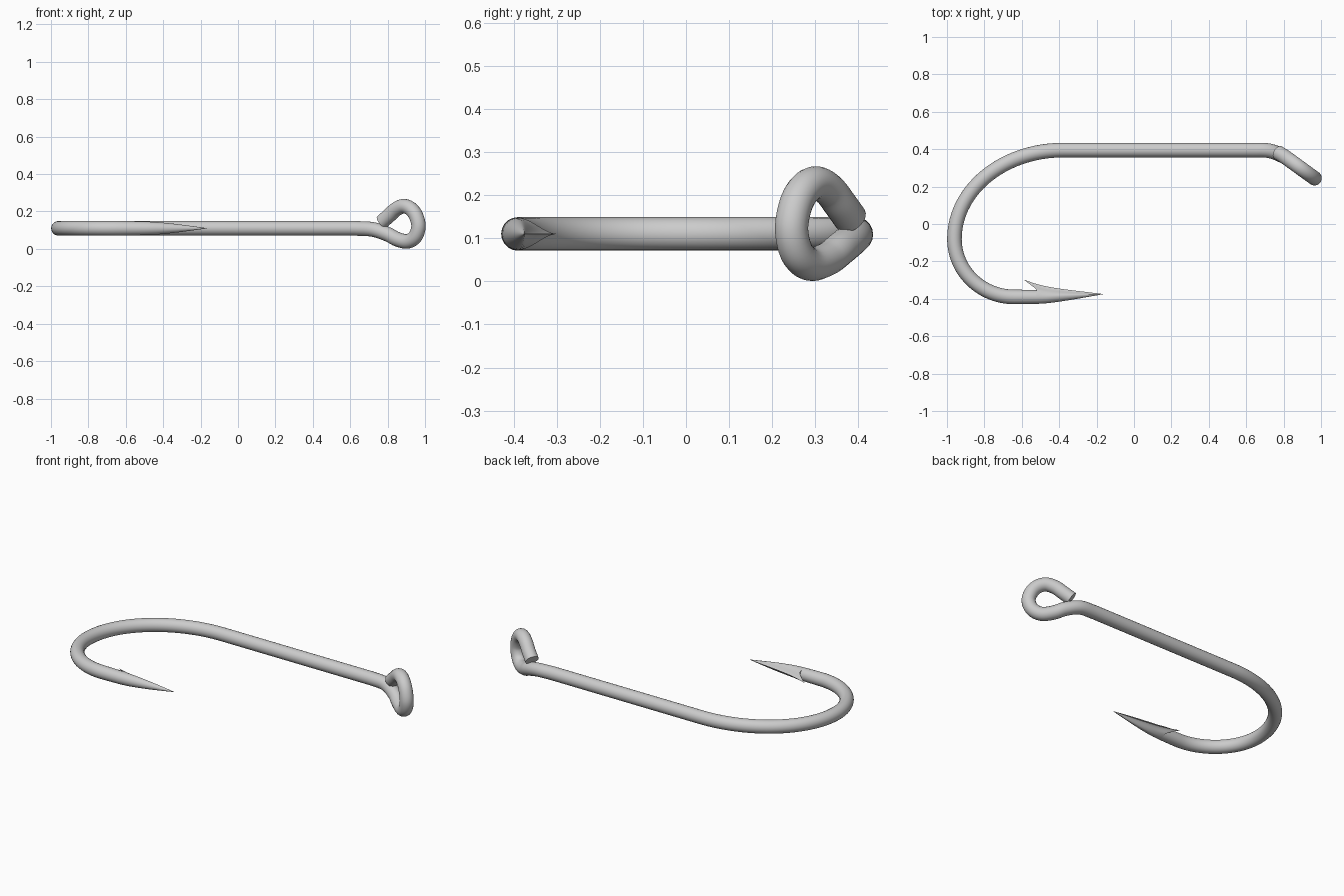
import bpy, bmesh, math
from mathutils import Vector

if "Cube" in bpy.data.objects:
    bpy.data.objects.remove(bpy.data.objects["Cube"])

Z = 0.11      # height of the wire centre
R = 0.039     # wire radius


def smooth(obj, angle=40):
    bpy.ops.object.select_all(action='DESELECT')
    obj.select_set(True)
    bpy.context.view_layer.objects.active = obj
    bpy.ops.object.shade_smooth_by_angle(angle=math.radians(angle))


def catmull(pts, steps=6):
    p = [Vector(q) for q in pts]
    p = [2 * p[0] - p[1]] + p + [2 * p[-1] - p[-2]]
    out = []
    for a, b, c, d in zip(p, p[1:], p[2:], p[3:]):
        for i in range(steps):
            t = i / steps
            out.append(0.5 * (2 * b + (c - a) * t + (2 * a - 5 * b + 4 * c - d) * t * t
                              + (3 * b - a - 3 * c + d) * t ** 3))
    return out + [p[-2]]


def arc(cx, cy, rx, ry, a0, a1, n=24):
    for i in range(n + 1):
        a = math.radians(a0 + (a1 - a0) * i / n)
        yield Vector((cx + rx * math.cos(a), cy + ry * math.sin(a), Z))


# wire path: throat, bend, shank
path = [(Vector((-0.52, -0.39, Z)), 0.95), (Vector((-0.58, -0.39, Z)), 0.98)]
path += [(p, 1) for p in arc(-0.64, -0.08, 0.32, 0.31, 270, 180)]
path += [(p, 1) for p in list(arc(-0.38, -0.08, 0.58, 0.475, 180, 90, 30))[1:]]

# wire path: tilted eye loop
eye = [(0.62, 0.395, 0.11), (0.72, 0.392, 0.104), (0.80, 0.362, 0.078),
       (0.85, 0.328, 0.052), (0.905, 0.288, 0.040), (0.947, 0.258, 0.065),
       (0.965, 0.245, 0.12), (0.951, 0.255, 0.178), (0.922, 0.276, 0.215),
       (0.885, 0.303, 0.228), (0.845, 0.332, 0.212), (0.81, 0.357, 0.18),
       (0.770, 0.382, 0.145)]
path += [(p, 1) for p in catmull(eye)]

curve = bpy.data.curves.new("hook_wire", 'CURVE')
curve.dimensions = '3D'
curve.bevel_depth = R
curve.bevel_resolution = 8
curve.use_fill_caps = True
spline = curve.splines.new('POLY')
spline.points.add(len(path) - 1)
for pt, (co, rad) in zip(spline.points, path):
    pt.co = (*co, 1)
    pt.radius = rad
wire = bpy.data.objects.new("hook_wire", curve)
bpy.context.collection.objects.link(wire)
bpy.context.view_layer.objects.active = wire
wire.select_set(True)
bpy.ops.object.convert(target='MESH')
smooth(bpy.context.object)

# barbed point: teardrop sections (x, centre y, ridge x, ridge y, half width)
stations = [(-0.52, -0.39, -0.59, -0.297, 0.037), (-0.47, -0.389, -0.52, -0.321, 0.035),
            (-0.42, -0.386, -0.45, -0.337, 0.032), (-0.34, -0.382, -0.35, -0.352, 0.024),
            (-0.25, -0.378, -0.25, -0.364, 0.0125), (-0.165, -0.375, -0.165, -0.3745, 0.0005)]
rows = catmull([s[:3] for s in stations], 4)
tails = catmull([(s[3], s[4], 0) for s in stations], 4)


def half_section(x, cy, rx, ry, r, n=12):
    pts = []
    for i in range(n + 1):                     # cusped upper side
        u = 1 - i / n
        s = max(0, (u - 0.43) / 0.57)
        pts.append((x + (rx - x) * s, cy + (ry - cy) * u, r * (1 + math.cos(math.pi * u)) / 2))
    for i in range(1, n + 1):                  # round lower side
        a = math.pi / 2 * i / n
        pts.append((x, cy - r * math.sin(a), r * math.cos(a)))
    return pts


bm = bmesh.new()
rings = []
for a, b in zip(rows, tails):
    h = half_section(a.x, a.y, a.z, b.x, max(b.y, 0.0002))
    ring = [bm.verts.new((x, y, Z + w)) for x, y, w in h]
    ring += [bm.verts.new((x, y, Z - w)) for x, y, w in h[-2:0:-1]]
    rings.append(ring)
n = len(rings[0])
for a, b in zip(rings, rings[1:]):
    for i in range(n):
        j = (i + 1) % n
        bm.faces.new((a[i], a[j], b[j], b[i]))
for ring in (rings[0], rings[-1]):             # end caps as mirrored strips
    for i in range(n // 2):
        vs = [ring[i], ring[i + 1], ring[-i - 1], ring[-i % n]]
        bm.faces.new(list(dict.fromkeys(vs)))
bmesh.ops.recalc_face_normals(bm, faces=bm.faces)
mesh = bpy.data.meshes.new("barbed_point")
bm.to_mesh(mesh)
bm.free()
point = bpy.data.objects.new("barbed_point", mesh)
bpy.context.collection.objects.link(point)
smooth(point)
